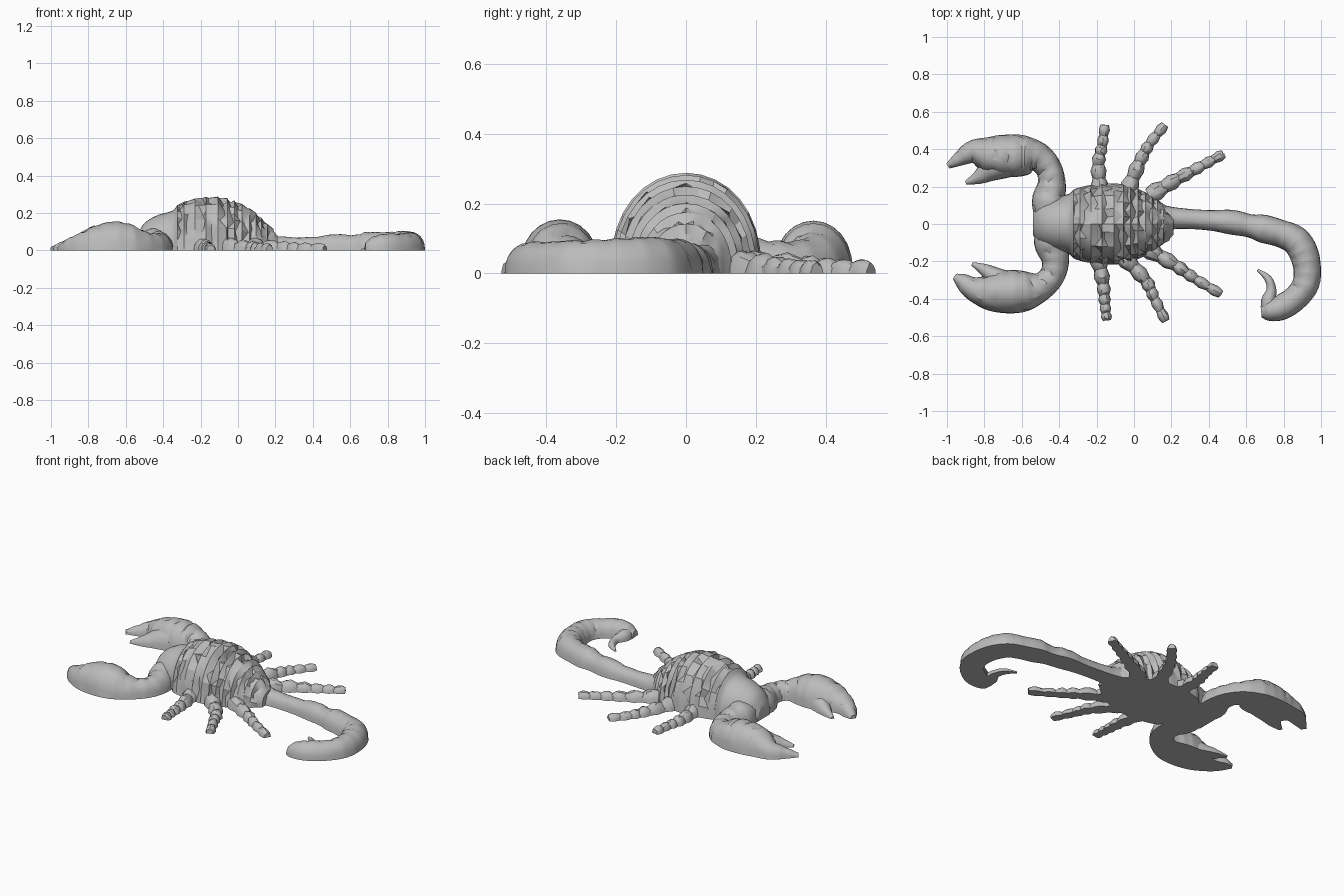
import bpy, bmesh, math, random
from mathutils import Vector

random.seed(4)
cube = bpy.data.objects.get("Cube")
if cube:
    bpy.data.objects.remove(cube, do_unlink=True)

grey = bpy.data.materials.new("stone grey")
grey.use_nodes = True
color = (0.5, 0.5, 0.5, 1)
grey.diffuse_color = color
grey.node_tree.nodes["Principled BSDF"].inputs["Base Color"].default_value = color


def spline(points, steps):
    """Smooth path through (x, y, half width) points."""
    pts = [Vector(p) for p in points]
    pts = [pts[0] * 2 - pts[1]] + pts + [pts[-1] * 2 - pts[-2]]
    out = []
    for a, b, c, d in zip(pts, pts[1:], pts[2:], pts[3:]):
        for i in range(steps):
            t = i / steps
            out.append(b + (c - a) * t / 2 + (a - 2.5 * b + 2 * c - d / 2) * t * t
                       + (1.5 * (b - c) + (d - a) / 2) * t ** 3)
    return out + [pts[-2]]


def half_tube(name, points, steps=4, segs=12, every=3, depth=0.04, lean=0.1,
              rise=1.33, span=(0, 1)):
    """Sweep a flat-bottomed arch along a path, with uneven creases across it."""
    path = spline(points, steps)
    bm = bmesh.new()
    rings = []
    for i, p in enumerate(path):
        ahead = path[min(i + 1, len(path) - 1)]
        behind = path[max(i - 1, 0)]
        along = Vector((ahead.x - behind.x, ahead.y - behind.y, 0))
        gap = along.length / 2
        along.normalize()
        side = Vector((-along.y, along.x, 0))
        width = max(p.z, 0.004)
        creased = i % every == 0 and span[0] < i / len(path) < span[1]
        ring = []
        for j in range(segs + 1):
            a = math.pi * j / segs
            cut = shift = 0
            if creased and 0 < j < segs:
                cut = depth * random.random()
                shift = gap * lean * random.uniform(-1, 1)
            r = width * (1 - cut)
            arch = max(math.sin(a), 0) ** 0.85
            ring.append(bm.verts.new(Vector((p.x, p.y, 0)) + along * shift
                                     + side * r * math.cos(a)
                                     + Vector((0, 0, r * rise * arch))))
        rings.append(ring)
    for low, high in zip(rings, rings[1:]):
        for j in range(segs):
            bm.faces.new((low[j], low[j + 1], high[j + 1], high[j]))
        bm.faces.new((low[segs], low[0], high[0], high[segs]))
    bm.faces.new(rings[0])
    bm.faces.new(rings[-1])
    bmesh.ops.recalc_face_normals(bm, faces=bm.faces)
    mesh = bpy.data.meshes.new(name)
    bm.to_mesh(mesh)
    bm.free()
    mesh.materials.append(grey)
    obj = bpy.data.objects.new(name, mesh)
    bpy.context.collection.objects.link(obj)
    bpy.ops.object.select_all(action="DESELECT")
    obj.select_set(True)
    bpy.context.view_layer.objects.active = obj
    bpy.ops.object.shade_smooth_by_angle(angle=math.radians(30))
    return obj


# Body: smooth head, then a high back with deep ragged creases
half_tube("body", [
    (-.54, 0, .06), (-.5, 0, .11), (-.43, 0, .142), (-.35, 0, .16), (-.31, 0, .19),
    (-.2, 0, .213), (-.08, 0, .215), (0, 0, .195), (.08, 0, .16), (.14, 0, .12),
    (.21, 0, .06)], segs=16, every=2, depth=0.14, lean=0.9, span=(.36, .95))

# Tail, curling round to the sting bulb
half_tube("tail", [
    (.14, .03, .075), (.24, .03, .056), (.4, .02, .054), (.52, .01, .066), (.62, -.01, .062),
    (.69, -.025, .075), (.78, -.05, .073), (.86, -.085, .078), (.905, -.15, .078),
    (.925, -.23, .074), (.92, -.315, .072), (.87, -.39, .068), (.79, -.445, .068),
    (.72, -.465, .055), (.68, -.47, .03)], depth=0.07, lean=0.3)
half_tube("stinger", [
    (.73, -.47, .045), (.72, -.41, .04), (.735, -.35, .026), (.715, -.29, .02),
    (.66, -.245, .006)])

# Claws: arm, palm and outer finger in one sweep, inner finger added
half_tube("back_claw", [
    (-.42, .03, .1), (-.455, .12, .092), (-.44, .21, .076), (-.455, .295, .07),
    (-.51, .355, .08), (-.585, .365, .108), (-.67, .365, .113), (-.77, .37, .1),
    (-.86, .385, .065), (-.93, .35, .04), (-.995, .31, .016)], depth=0.1, lean=0.4)
half_tube("back_claw_finger", [
    (-.7, .33, .09), (-.77, .29, .065), (-.83, .25, .038), (-.9, .22, .01)])
half_tube("front_claw", [
    (-.42, -.03, .1), (-.445, -.1, .09), (-.42, -.19, .074), (-.435, -.27, .068),
    (-.49, -.33, .075), (-.58, -.357, .108), (-.675, -.362, .116), (-.77, -.365, .098),
    (-.86, -.345, .065), (-.92, -.305, .042), (-.96, -.28, .016)], depth=0.1, lean=0.4)
half_tube("front_claw_finger", [
    (-.68, -.33, .08), (-.74, -.285, .055), (-.8, -.245, .033), (-.865, -.213, .01)])

# Legs: knobbly, with a thick hip and a blunt foot
legs = {
    "back_leg_a": [(-.18, .16), (-.19, .32), (-.17, .42), (-.155, .53)],
    "back_leg_b": [(-.04, .16), (.03, .33), (.085, .43), (.165, .53)],
    "back_leg_c": [(.08, .15), (.24, .245), (.37, .315), (.48, .375)],
    "front_leg_a": [(-.195, -.16), (-.165, -.32), (-.155, -.43), (-.145, -.515)],
    "front_leg_b": [(-.07, -.16), (.06, -.3), (.11, -.4), (.17, -.52)],
    "front_leg_c": [(.05, -.12), (.22, -.22), (.33, -.295), (.465, -.375)],
}
for name, joints in legs.items():
    path = spline([(x, y, w) for (x, y), w in zip(joints, (.048, .036, .029, .026))], 4)
    knobs = [(p.x, p.y, p.z * (1.12 if i % 2 else 0.84)) for i, p in enumerate(path)]
    half_tube(name, knobs, steps=2, segs=8, every=2, depth=0.15, lean=0.4, rise=1.4)
